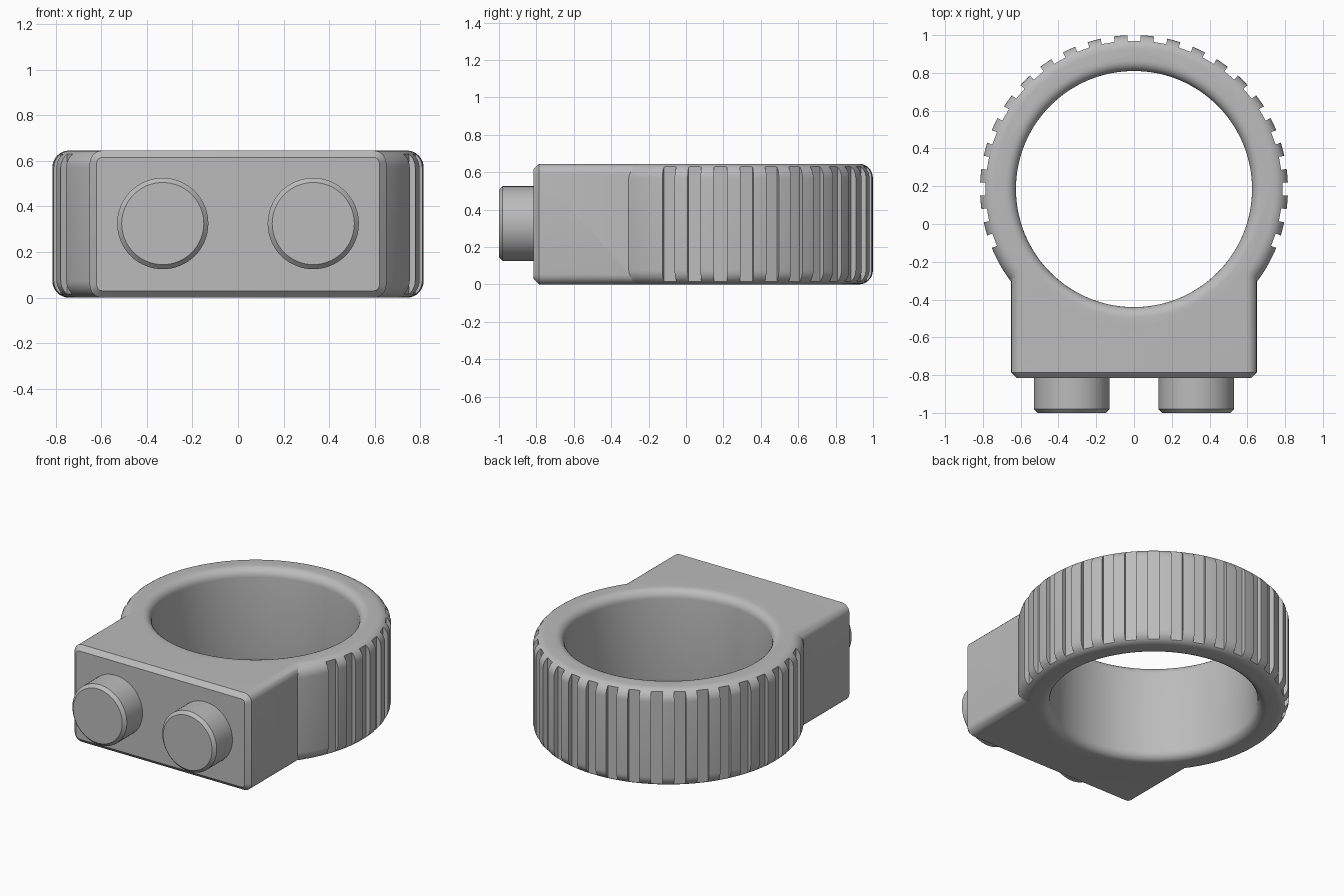
import bpy, bmesh, math
from mathutils import Matrix, Vector

cube = bpy.data.objects.get("Cube")
if cube:
    bpy.data.objects.remove(cube, do_unlink=True)

HEIGHT = 0.645
CENTRE_Y = 0.185
OUTER, BORE = 0.815, 0.625
SEGMENTS = 144

grey = bpy.data.materials.new("plain grey")
grey.use_nodes = True
grey.diffuse_color = (0.5, 0.5, 0.5, 1)
grey.node_tree.nodes["Principled BSDF"].inputs["Base Color"].default_value = (0.5, 0.5, 0.5, 1)


def make_object(name, bm):
    bmesh.ops.recalc_face_normals(bm, faces=bm.faces)
    mesh = bpy.data.meshes.new(name)
    bm.to_mesh(mesh)
    bm.free()
    mesh.materials.append(grey)
    obj = bpy.data.objects.new(name, mesh)
    bpy.context.collection.objects.link(obj)
    return obj


def lathe(name, profile, segments, matrix):
    """Turn (radius, height) points round the local z axis, with flat end caps."""
    bm = bmesh.new()
    rings = []
    for r, z in profile:
        angles = [math.tau * i / segments for i in range(segments)]
        rings.append([bm.verts.new((r * math.cos(a), r * math.sin(a), z)) for a in angles])
    for low, high in zip(rings, rings[1:]):
        for i in range(segments):
            j = (i + 1) % segments
            bm.faces.new((low[i], low[j], high[j], high[i]))
    bm.faces.new(rings[0])
    bm.faces.new(rings[-1])
    bm.transform(matrix)
    return make_object(name, bm)


def arc(r, z, radius, start, end, steps):
    angles = [math.radians(start + (end - start) * i / steps) for i in range(steps + 1)]
    return [(r + radius * math.cos(a), z + radius * math.sin(a)) for a in angles]


def cut_or_join(target, other, operation):
    mod = target.modifiers.new(operation.lower(), 'BOOLEAN')
    mod.operation, mod.solver, mod.object = operation, 'EXACT', other
    bpy.context.view_layer.objects.active = target
    bpy.ops.object.modifier_apply(modifier=mod.name)
    bpy.data.objects.remove(other, do_unlink=True)


def smooth(obj, angle):
    bpy.ops.object.select_all(action='DESELECT')
    obj.select_set(True)
    bpy.context.view_layer.objects.active = obj
    bpy.ops.object.shade_smooth_by_angle(angle=math.radians(angle))


at_ring = Matrix.Translation((0, CENTRE_Y, 0))

# Round body with rounded outer rims
rim = 0.075
body = lathe("ring_body",
             arc(OUTER - rim, rim, rim, -90, 0, 8) + arc(OUTER - rim, HEIGHT - rim, rim, 0, 90, 8),
             SEGMENTS, at_ring)

# Grip grooves round the back and sides
bm = bmesh.new()
for step in range(-2, 21):
    place = (Matrix.Translation((0, CENTRE_Y, HEIGHT / 2)) @ Matrix.Rotation(math.radians(10 * step), 4, 'Z')
             @ Matrix.Translation((OUTER + 0.02, 0, 0)) @ Matrix.Diagonal((0.1, 0.07, 1, 1)))
    bmesh.ops.create_cube(bm, size=1, matrix=place)
cut_or_join(body, make_object("groove_cutter", bm), 'DIFFERENCE')

# Front block: long edges rounded, front face chamfered
front, back = -0.815, CENTRE_Y
bm = bmesh.new()
bmesh.ops.create_cube(bm, size=1, matrix=Matrix.Translation((0, (front + back) / 2, HEIGHT / 2))
                      @ Matrix.Diagonal((1.3, back - front, HEIGHT, 1)))
long_edges = [e for e in bm.edges if abs(e.verts[0].co.y - e.verts[1].co.y) > 0.5]
bmesh.ops.bevel(bm, geom=long_edges, offset=0.055, segments=6, profile=0.5, affect='EDGES')
front_edges = [e for e in bm.edges if all(v.co.y < front + 0.001 for v in e.verts)]
bmesh.ops.bevel(bm, geom=front_edges, offset=0.03, segments=1, affect='EDGES')
cut_or_join(body, make_object("front_block", bm), 'UNION')

# Bore with rounded lips
lip = 0.055
profile = ([(BORE + lip, -0.1)] + arc(BORE + lip, lip, lip, 270, 180, 6)
           + arc(BORE + lip, HEIGHT - lip, lip, 180, 90, 6) + [(BORE + lip, HEIGHT + 0.1)])
cut_or_join(body, lathe("bore_cutter", profile, SEGMENTS, at_ring), 'DIFFERENCE')
smooth(body, 25)

# Two round buttons on the front
for side, x in (("left", 0.33), ("right", -0.33)):
    button = lathe(side + "_button", [(0.2, 0), (0.2, 0.2), (0.18, 0.22)], 64,
                   Matrix.Translation((x, -0.78, 0.325)) @ Matrix.Rotation(math.radians(90), 4, 'X'))
    smooth(button, 25)
